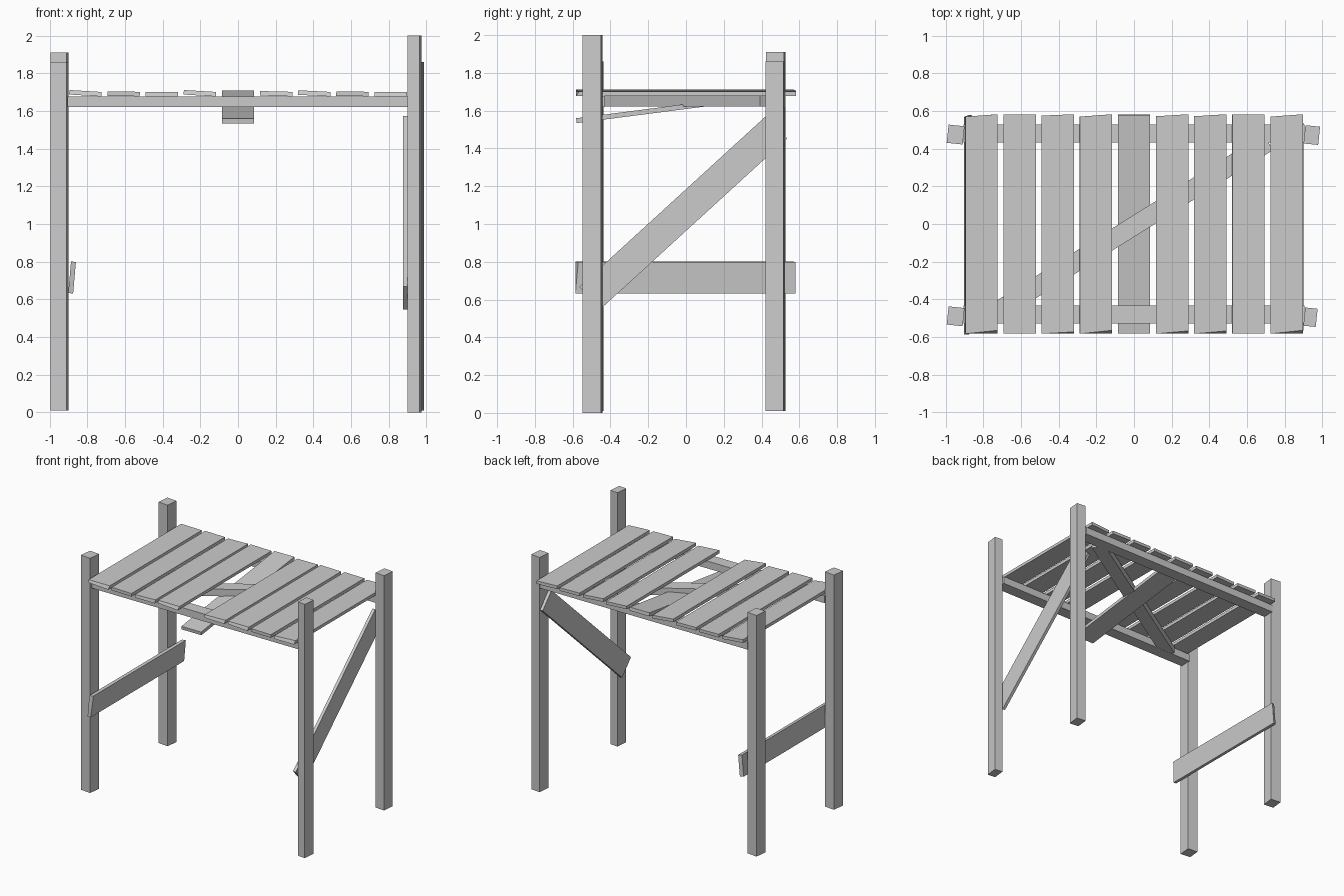
import bpy
import bmesh
from math import radians, atan2, hypot
from mathutils import Matrix, Vector, Euler

if "Cube" in bpy.data.objects:
    bpy.data.objects.remove(bpy.data.objects["Cube"])


def board(name, center, size, rot=(0, 0, 0), cut=0.0):
    """Flat-shaded timber; cut > 0 saws two diagonal corners off square."""
    bm = bmesh.new()
    bmesh.ops.create_cube(bm, size=1)
    for v in bm.verts:
        v.co = Vector(a * b for a, b in zip(v.co, size))
        if v.co.x > 0 and v.co.y < 0 and v.co.z > 0:
            v.co.y += cut
        elif v.co.x < 0 and v.co.y > 0:
            v.co.y -= cut * 0.7
    euler = Euler([radians(a) for a in rot])
    bm.transform(Matrix.Translation(center) @ euler.to_matrix().to_4x4())
    mesh = bpy.data.meshes.new(name)
    bm.to_mesh(mesh)
    bm.free()
    obj = bpy.data.objects.new(name, mesh)
    bpy.context.collection.objects.link(obj)
    return obj


def degrees_between(a, b):
    return atan2(b, a) * 57.29578


# Corner posts of uneven height, each slightly turned
posts = [
    ("front_left_post", -0.947, -0.49, 0.085, 0.01, 1.86),
    ("back_left_post", -0.947, 0.475, 0.085, 0.01, 1.91),
    ("front_right_post", 0.937, -0.495, 0.066, 0.0, 2.0),
    ("back_right_post", 0.944, 0.472, 0.078, 0.01, 1.86),
]
for name, x, y, width, z0, z1 in posts:
    board(name, (x, y, (z0 + z1) / 2), (width, 0.097, z1 - z0), (0, 0, -6))

# Long rails under the planks
for name, y in (("front_rail", -0.48), ("back_rail", 0.48)):
    board(name, (0, y, 1.649), (1.81, 0.095, 0.058))

# Flat diagonal brace between the rails
board("top_brace", (0, -0.01, 1.649), (1.68, 0.10, 0.056),
      (0, 0, degrees_between(1.04, 0.65)))

# Top planks, some rolled and roughly sawn
rolls = [3.5, 1, 0, 3.5, None, 1.5, 3, 1, 0]
cuts = [0.018, 0, 0.01, 0.018, 0, 0.015, 0.015, 0, 0.018]
for i, (roll, cut) in enumerate(zip(rolls, cuts)):
    if roll is None:
        continue
    lift = roll * 0.0012
    board(f"top_plank_{i + 1}", ((i - 4) * 0.2025, 0, 1.69 + lift),
          (0.172, 1.165, 0.024), (0, roll, 0), cut)

# Loose plank, dropped at the front
board("fallen_plank", (0, 0, 1.622), (0.172, 1.17, 0.026),
      (degrees_between(1.16, 0.15), 0, 0))

# Level board between the left posts
board("left_side_board", (-0.881, -0.003, 0.716), (0.026, 1.165, 0.168),
      (0, 5, 0), 0.015)

# Slanted board between the right posts
dy, dz = 0.99, 0.905
board("right_side_brace", (0.887, -0.015, 1.06), (0.024, hypot(dy, dz), 0.163),
      (degrees_between(dy, dz), 0, 0))
